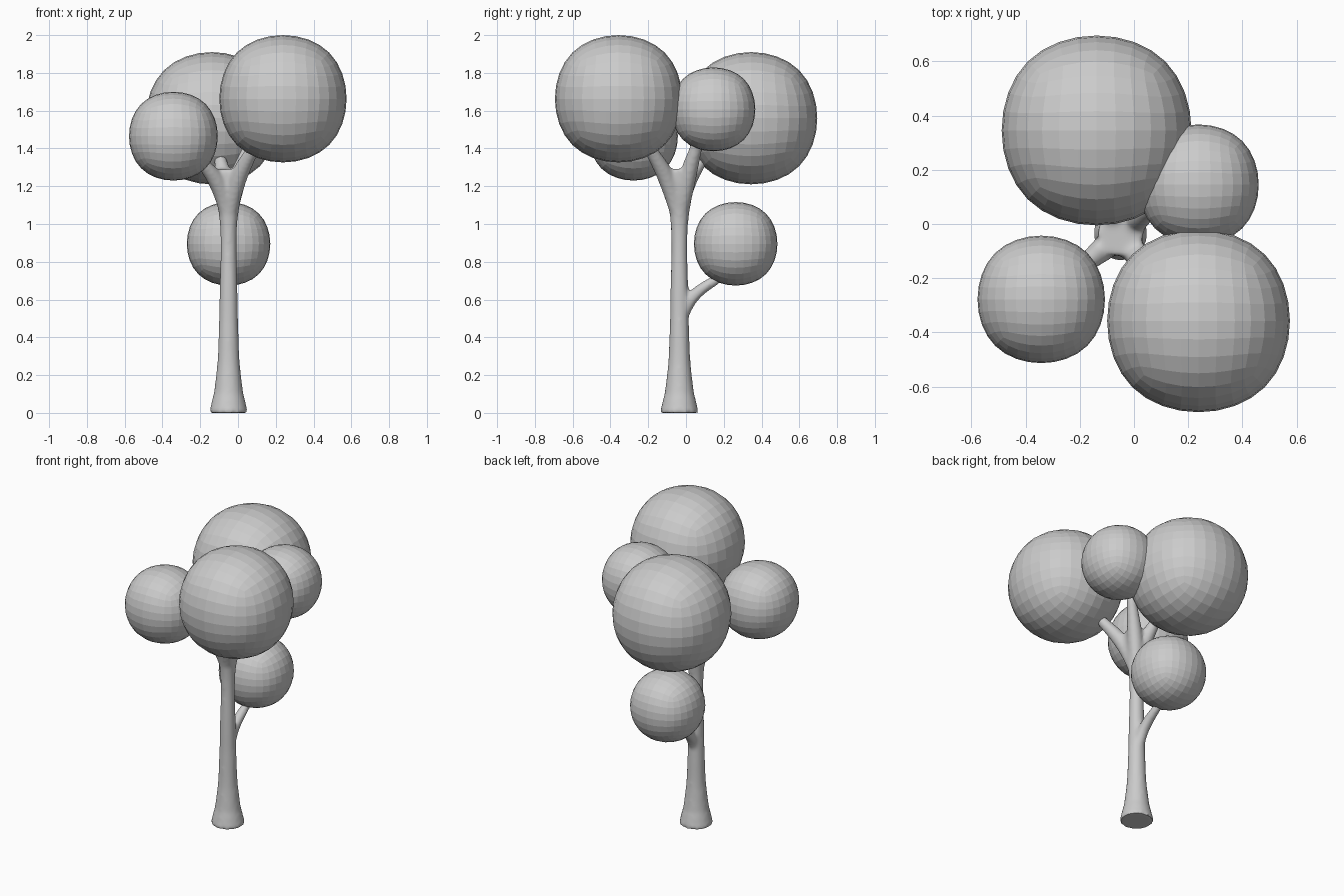
import bpy

if "Cube" in bpy.data.objects:
    bpy.data.objects.remove(bpy.data.objects["Cube"])

TRUNK_X, TRUNK_Y = -0.05, -0.035


def add_tube(curve, points):
    """Add one smooth tapered limb; each point is (x, y, z, radius)."""
    spline = curve.splines.new('BEZIER')
    spline.bezier_points.add(len(points) - 1)
    spline.radius_interpolation = 'CARDINAL'
    for bp, (x, y, z, r) in zip(spline.bezier_points, points):
        bp.co = (x, y, z)
        bp.radius = r
        bp.handle_left_type = bp.handle_right_type = 'AUTO'


def foliage_ball(name, centre, radius):
    """Faceted ball made from a subdivided cube."""
    bpy.ops.mesh.primitive_cube_add(size=2 * radius / 0.8395, location=centre)
    ball = bpy.context.object
    ball.name = name
    sub = ball.modifiers.new('round', 'SUBSURF')
    sub.levels = sub.render_levels = 3
    return ball


# Trunk with flared foot and widening crown, plus branches
curve = bpy.data.curves.new('trunk', 'CURVE')
curve.dimensions = '3D'
curve.fill_mode = 'FULL'
curve.bevel_depth = 1.0
curve.bevel_resolution = 6
curve.resolution_u = 8
curve.use_fill_caps = True

profile = [(0, .102), (.03, .096), (.1, .079), (.25, .061), (.45, .052),
           (.65, .048), (.9, .043), (1.05, .052), (1.18, .074), (1.29, .085)]
add_tube(curve, [(TRUNK_X, TRUNK_Y, z, r) for z, r in profile])

fork = (TRUNK_X, TRUNK_Y, 1.0, .032)
for middle, tip in [
    ((-.01, -.09, 1.21, .047), (.11, -.22, 1.45, .030)),   # front right
    ((-.10, -.08, 1.20, .047), (-.21, -.17, 1.35, .030)),  # front left
    ((-.07, .00, 1.20, .047), (-.10, .11, 1.38, .030)),    # back left
    ((-.01, .00, 1.21, .047), (.08, .07, 1.46, .030)),     # back right
]:
    add_tube(curve, [fork, middle, tip])

# Low side branch at the back
add_tube(curve, [(-.05, -.03, .50, .035), (-.05, .035, .612, .034),
                 (-.05, .18, .72, .026)])

trunk = bpy.data.objects.new('trunk', curve)
bpy.context.collection.objects.link(trunk)
bpy.ops.object.select_all(action='DESELECT')
trunk.select_set(True)
bpy.context.view_layer.objects.active = trunk
bpy.ops.object.convert(target='MESH')
trunk = bpy.context.object

# Fuse the limbs into one skin and soften the joints
remesh = trunk.modifiers.new('fuse', 'REMESH')
remesh.mode = 'VOXEL'
remesh.voxel_size = 0.011
soften = trunk.modifiers.new('soften', 'SMOOTH')
soften.factor = 0.5
soften.iterations = 8
for name in ('fuse', 'soften'):
    bpy.ops.object.modifier_apply(modifier=name)
bpy.ops.object.shade_smooth_by_angle(angle=0.7)

# Foot sits exactly on the ground
low = min(v.co.z for v in trunk.data.vertices)
trunk.location.z -= low

# Foliage
for name, centre, radius in [
    ('foliage_front_right', (.238, -.357, 1.663), .337),
    ('foliage_back_left', (-.138, .345, 1.560), .350),
    ('foliage_front_left', (-.342, -.278, 1.465), .235),
    ('foliage_back_right', (.238, .145, 1.607), .222),
    ('foliage_low_back', (-.050, .263, .895), .221),
]:
    foliage_ball(name, centre, radius)
